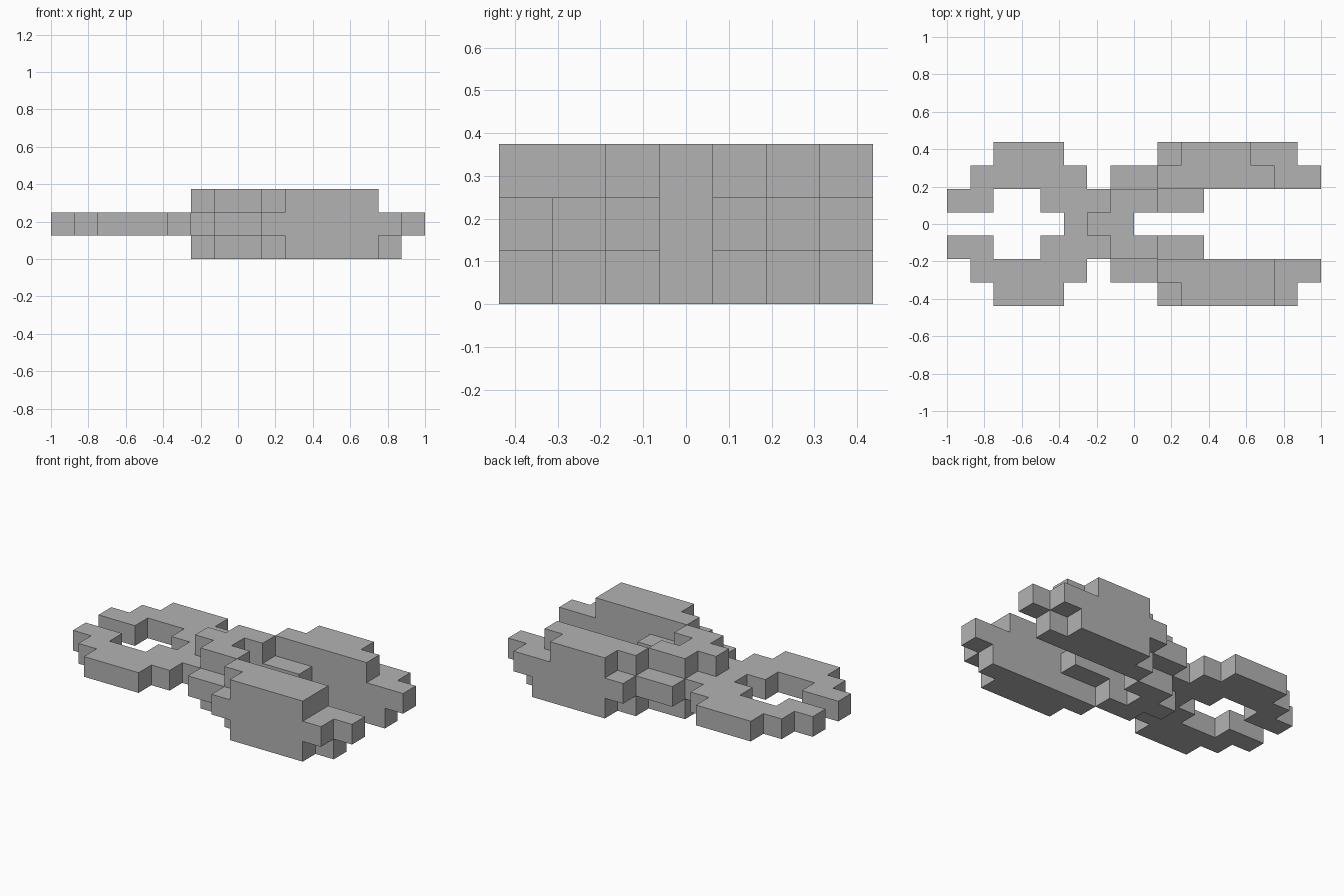
import bpy
import bmesh
from mathutils import Vector

cube = bpy.data.objects.get("Cube")
if cube:
    bpy.data.objects.remove(cube, do_unlink=True)

UNIT = 0.125                      # edge of one block
ORIGIN = Vector((-1.0, -0.4375, 0.0))
LAST_ROW = 6
BOTTOM, MIDDLE, TOP = 0, 1, 2

steel = bpy.data.materials.new("grey_metal")
steel.use_nodes = True
GREY = (0.45, 0.45, 0.45, 1.0)
steel.diffuse_color = GREY
bsdf = steel.node_tree.nodes["Principled BSDF"]
bsdf.inputs["Base Color"].default_value = GREY
bsdf.inputs["Roughness"].default_value = 0.7


def blocks(*bars):
    """Fill bars of blocks given as (layer, row, first, end)."""
    return {(i, row, layer) for layer, row, first, end in bars for i in range(first, end)}


def mirror(cells):
    return {(i, LAST_ROW - j, k) for i, j, k in cells}


# Stepped curved grip
handle = blocks((MIDDLE, 0, 2, 5), (MIDDLE, 1, 1, 6), (MIDDLE, 2, 0, 2), (MIDDLE, 2, 4, 7))

# Arm between the pivot and the jaw
arm = blocks((MIDDLE, 2, 7, 11), (MIDDLE, 1, 7, 9), (TOP, 2, 7, 9), (BOTTOM, 2, 7, 9))

# Thick jaw with stepped ends
jaw = blocks((BOTTOM, 0, 10, 14), (BOTTOM, 1, 9, 15),
             (MIDDLE, 0, 9, 15), (MIDDLE, 1, 9, 16),
             (TOP, 0, 10, 14), (TOP, 1, 9, 14))
left_jaw = mirror(jaw) - {(13, LAST_ROW, TOP)}

# Central hinge
hinge = blocks((BOTTOM, 3, 6, 8), (MIDDLE, 3, 5, 8), (TOP, 3, 6, 8))

parts = {
    "front_handle": handle, "back_handle": mirror(handle),
    "front_arm": arm, "back_arm": mirror(arm),
    "front_jaw": jaw, "back_jaw": left_jaw,
    "hinge": hinge,
}
solid = set().union(*parts.values())


def build(name, cells):
    """Make the outer skin of a part, leaving out faces hidden by neighbours."""
    bm = bmesh.new()
    for cell in sorted(cells):
        for axis in range(3):
            for side in (0, 1):
                neighbour = list(cell)
                neighbour[axis] += 2 * side - 1
                if tuple(neighbour) in solid:
                    continue
                u, v = (axis + 1) % 3, (axis + 2) % 3
                corners = []
                for a, b in ((0, 0), (1, 0), (1, 1), (0, 1)):
                    p = Vector(cell)
                    p[axis] += side
                    p[u] += a
                    p[v] += b
                    corners.append(bm.verts.new(ORIGIN + p * UNIT))
                bm.faces.new(corners if side else corners[::-1])
    bmesh.ops.remove_doubles(bm, verts=bm.verts[:], dist=UNIT / 100)
    bmesh.ops.dissolve_limit(bm, angle_limit=0.01, verts=bm.verts[:], edges=bm.edges[:])
    mesh = bpy.data.meshes.new(name)
    bm.to_mesh(mesh)
    bm.free()
    mesh.materials.append(steel)
    bpy.context.collection.objects.link(bpy.data.objects.new(name, mesh))


for name, cells in parts.items():
    build(name, cells)
